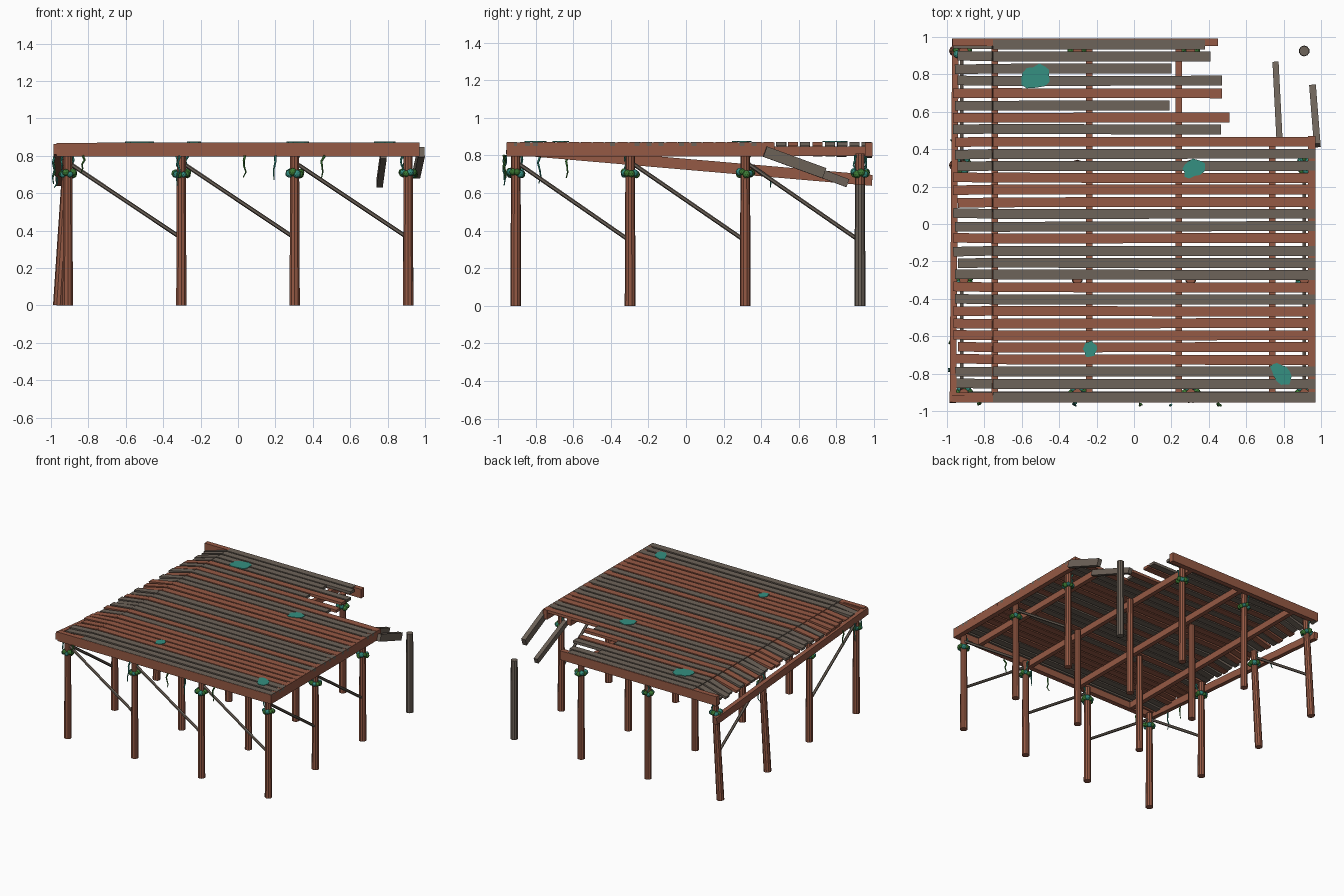
import bpy, bmesh, math, random
from mathutils import Vector, Matrix

if "Cube" in bpy.data.objects:
    bpy.data.objects.remove(bpy.data.objects["Cube"])

random.seed(7)
rnd = random.uniform


def material(name, col):
    m = bpy.data.materials.new(name)
    m.diffuse_color = (*col, 1)
    m.use_nodes = True
    m.node_tree.nodes["Principled BSDF"].inputs["Base Color"].default_value = m.diffuse_color
    return m


RED = material("red_wood", (0.30, 0.10, 0.058))
GREY = material("weathered_grey_wood", (0.155, 0.125, 0.10))
TEAL = material("teal_moss", (0.035, 0.28, 0.22))
GREEN = material("green_weed", (0.045, 0.20, 0.035))


def finish(name, bm, mats):
    me = bpy.data.meshes.new(name)
    bm.to_mesh(me)
    bm.free()
    for m in mats:
        me.materials.append(m)
    ob = bpy.data.objects.new(name, me)
    bpy.context.collection.objects.link(ob)
    return ob


def frame(p0, p1):
    """Matrix at the midpoint with x along the part and z as close to up as possible."""
    p0, p1 = Vector(p0), Vector(p1)
    d = (p1 - p0).normalized()
    side = Vector((0, 0, 1)).cross(d).normalized()
    up = d.cross(side)
    m = Matrix((d, side, up)).transposed().to_4x4()
    m.translation = (p0 + p1) / 2
    return m, (p1 - p0).length


def board(name, p0, p1, w, h, mat):
    m, length = frame(p0, p1)
    bm = bmesh.new()
    bmesh.ops.create_cube(bm, size=1, matrix=m @ Matrix.Diagonal((length, w, h, 1)))
    return finish(name, bm, [mat])


def add_rod(bm, p0, p1, r0, r1, sides):
    p0, p1 = Vector(p0), Vector(p1)
    d = p1 - p0
    m = Matrix.Translation((p0 + p1) / 2) @ d.to_track_quat('Z', 'Y').to_matrix().to_4x4()
    bmesh.ops.create_cone(bm, cap_ends=True, segments=sides, radius1=r0, radius2=r1,
                          depth=d.length, matrix=m)


def rod(name, p0, p1, r0, r1, sides, mat):
    bm = bmesh.new()
    add_rod(bm, p0, p1, r0, r1, sides)
    return finish(name, bm, [mat])


def vine(name, x, y, z0, z1, mat):
    bm = bmesh.new()
    n = 4
    pts = [Vector((x + rnd(-.01, .01), y + rnd(-.008, .008), z0 + (z1 - z0) * i / n))
           for i in range(n + 1)]
    for i in range(n):
        add_rod(bm, pts[i], pts[i + 1], .007 - .001 * i, .006 - .001 * i, 5)
    return finish(name, bm, [mat])


def weed_ring(name, x, y, z):
    """Clumps of weed round a post, alternating green and teal."""
    bm = bmesh.new()
    for i in range(9):
        a = math.tau * i / 9 + .2
        before = len(bm.faces)
        bmesh.ops.create_icosphere(bm, subdivisions=2, radius=rnd(.016, .022),
                                   matrix=Matrix.Translation((x + .032 * math.cos(a),
                                                              y + .032 * math.sin(a),
                                                              z + rnd(-.008, .008))))
        bm.faces.ensure_lookup_table()
        for f in bm.faces[before:]:
            f.material_index = i % 2
    return finish(name, bm, [GREEN, TEAL])


# Posts: 4 x 4 grid, two leaning on the left, a bare grey one at the back right
XS = (-.91, -.303, .303, .91)
YS = (-.905, -.297, .315, .925)
for i, x in enumerate(XS):
    for j, y in enumerate(YS):
        if i == 3 and j == 3:
            rod("broken_post", (x, y, 0), (x, y, .645), .029, .027, 10, GREY)
            continue
        lean = .05 if i == 0 and j >= 2 else 0
        rod(f"post_{i}_{j}", (x - lean, y, 0), (x, y, .81), .029, .025, 10, RED)
        if i in (0, 3) or j in (0, 3):
            weed_ring(f"weed_ring_{i}_{j}", x - lean * .15, y, .705)
            a = rnd(0, math.tau)
            vine(f"post_vine_{i}_{j}", x + .03 * math.cos(a), y + .03 * math.sin(a),
                 .80, .70, TEAL)

# Diagonal braces
for i in range(3):
    rod(f"front_brace_{i}", (XS[i] + .02, -.905, .752), (XS[i + 1], -.905, .36),
        .011, .011, 6, GREY)
for x, js in ((-.92, (0, 2)), (.91, (0, 1))):
    for j in js:
        rod(f"side_brace_{x}_{j}", (x, YS[j] + .02, .752), (x, YS[j + 1], .345),
            .011, .011, 6, GREY)

# Rim beams, the left one sagging towards the back
board("front_beam", (-.97, -.935, .832), (.97, -.935, .832), .04, .074, RED)
board("right_beam", (.95, -.955, .832), (.95, .47, .832), .04, .074, RED)
board("back_beam", (-.97, .972, .832), (.45, .972, .832), .04, .074, RED)
board("left_sagging_beam", (-.968, -.955, .835), (-.955, .99, .667), .035, .058, RED)

# Joists under the planks
for x, end in ((-.745, .955), (-.24, .955), (.24, .955), (.74, .46)):
    board(f"joist_{x}", (x, -.92, .822), (x, end, .822), .035, .052, RED)

# Deck planks front to back; the last eight are snapped short
COLOURS = "GGGRRRRRGRGGGRGGRRRGGRGRGRGGGG"
SHORT = (.465, .51, .19, .47, .47, .20, .41, .38)
for k, c in enumerate(COLOURS):
    y = -.92 + k * .0648
    mat = GREY if c == "G" else RED
    end = .97 if k < 22 else SHORT[k - 22]
    ya, yb = y + rnd(-.003, .003), y + rnd(-.003, .003)
    if k == 0:
        ya = yb = -.926
    board(f"plank_{k}", (-.755, ya, .860), (end, yb, .860), .053, .022, mat)
    # loose left end, tilting down more towards the back
    drop = .012 + .045 * k / 29 + rnd(-.006, .006)
    left = random.choice((-.965, -.955, -.94))
    board(f"left_plank_end_{k}", (left, ya + rnd(-.005, .005), .858 - drop),
          (-.757, ya, .858), .051, .022, RED if k == 0 else mat)

# Fallen broken pieces at the back right corner
board("fallen_piece_inner", (.778, .45, .805), (.757, .86, .652), .033, .045, GREY)
board("fallen_piece_outer", (.98, .42, .82), (.955, .735, .705), .036, .058, GREY)

# Moss patches lying on the deck
for n, (x, y, rx, ry, t) in enumerate(((-.525, .785, .078, .066, .5), (.32, .30, .066, .05, .4),
                                       (-.235, -.67, .036, .046, 0), (.787, -.802, .07, .045, -.9))):
    bm = bmesh.new()
    ring = []
    for i in range(14):
        a = math.tau * i / 14
        s = rnd(.82, 1.12)
        u, v = rx * s * math.cos(a), ry * s * math.sin(a)
        ring.append(bm.verts.new((x + u * math.cos(t) - v * math.sin(t),
                                  y + u * math.sin(t) + v * math.cos(t), .870)))
    f = bm.faces.new(ring)
    top = bmesh.ops.extrude_face_region(bm, geom=[f])
    bmesh.ops.translate(bm, vec=(0, 0, .005),
                        verts=[g for g in top["geom"] if isinstance(g, bmesh.types.BMVert)])
    bmesh.ops.recalc_face_normals(bm, faces=bm.faces[:])
    finish(f"moss_patch_{n}", bm, [TEAL])

# Hanging weed along the front and left edges
for n, (x, y, z, m) in enumerate(((-.83, -.96, .71, GREEN), (-.32, -.965, .64, TEAL),
                                  (.035, -.965, .685, GREEN), (.195, -.965, .67, TEAL),
                                  (.455, -.965, .68, GREEN), (-.985, -.78, .65, TEAL),
                                  (-.985, -.63, .68, GREEN), (-.975, .45, .63, TEAL))):
    vine(f"hanging_weed_{n}", x, y, .80 if y < 0 else .72, z, m)
